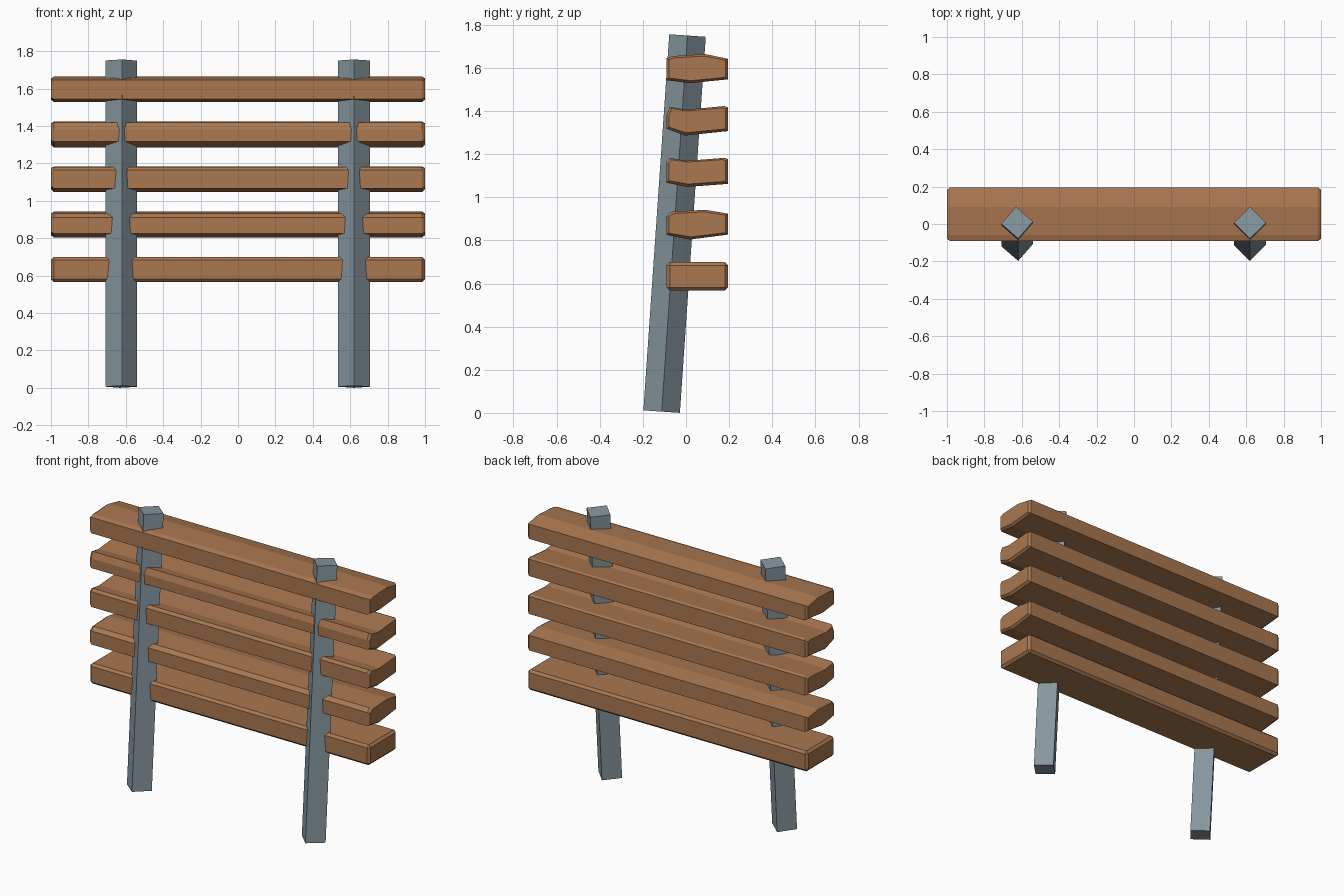
import bpy, bmesh, math
from mathutils import Vector, Matrix

if "Cube" in bpy.data.objects:
    bpy.data.objects.remove(bpy.data.objects["Cube"])


def material(name, rgb):
    m = bpy.data.materials.new(name)
    m.diffuse_color = (*rgb, 1)
    m.use_nodes = True
    m.node_tree.nodes["Principled BSDF"].inputs["Base Color"].default_value = m.diffuse_color
    return m


wood = material("brown wood", (0.40, 0.185, 0.08))
steel = material("blue grey post", (0.24, 0.31, 0.35))


def finish(name, bm, mat):
    bmesh.ops.recalc_face_normals(bm, faces=bm.faces[:])
    mesh = bpy.data.meshes.new(name)
    bm.to_mesh(mesh)
    bm.free()
    mesh.materials.append(mat)
    ob = bpy.data.objects.new(name, mesh)
    bpy.context.collection.objects.link(ob)
    return ob


def plank(name, profile):
    """Loft a (y, z) profile along x, with chamfered ends."""
    cy = sum(p[0] for p in profile) / len(profile)
    cz = sum(p[1] for p in profile) / len(profile)
    bm = bmesh.new()
    rings = []
    for x, sy, sz in ((-1, 0.92, 0.84), (-0.985, 1, 1), (0.985, 1, 1), (1, 0.92, 0.84)):
        rings.append([bm.verts.new((x, cy + (y - cy) * sy, cz + (z - cz) * sz))
                      for y, z in profile])
    n = len(profile)
    for a, b in zip(rings, rings[1:]):
        for i in range(n):
            j = (i + 1) % n
            bm.faces.new((a[i], a[j], b[j], b[i]))
    bm.faces.new(rings[0])
    bm.faces.new(rings[-1])
    finish(name, bm, wood)


# Square-edged bottom plank with a small chamfer
F, B = -0.09, 0.195
bm = bmesh.new()
bmesh.ops.create_cube(bm, size=1)
for v in bm.verts:
    v.co = Vector((v.co.x * 2, v.co.y * (B - F) + (F + B) / 2, v.co.z * 0.132 + 0.633))
bmesh.ops.bevel(bm, geom=bm.edges[:], offset=0.015, segments=1, affect='EDGES')
finish("plank_bottom", bm, wood)

# Worn upper planks, each with its own slightly crowned cross-section
plank("plank_2", [(F, 0.825), (0.02, 0.804), (B, 0.827), (B, 0.924),
                  (0.09, 0.942), (-0.065, 0.933), (F, 0.912)])
plank("plank_3", [(F, 1.067), (0.005, 1.048), (B, 1.062), (B, 1.176),
                  (0.18, 1.183), (0.005, 1.169), (-0.075, 1.182), (F, 1.165)])
plank("plank_4", [(F, 1.318), (-0.005, 1.286), (B, 1.307), (B, 1.416),
                  (0.18, 1.423), (0.0, 1.406), (-0.075, 1.42), (F, 1.38)])
plank("plank_top", [(F, 1.543), (0.02, 1.529), (B, 1.547), (B, 1.642),
                    (0.09, 1.664), (-0.06, 1.655), (F, 1.645)])

# Square posts turned on edge and leaning back
low, high = Vector((0, -0.113, 0.006)), Vector((0, 0.007, 1.75))
tilt = -math.atan2(high.y - low.y, high.z - low.z)
for side, x, twist in (("left", -0.625, 4), ("right", 0.62, 0)):
    bm = bmesh.new()
    bmesh.ops.create_cube(bm, size=1)
    turn = Matrix.Rotation(math.radians(45 + twist), 4, 'Z')
    bm.transform(Matrix.Translation((low + high) / 2 + Vector((x, 0, 0)))
                 @ Matrix.Rotation(tilt, 4, 'X') @ turn
                 @ Matrix.Diagonal((0.12, 0.12, (high - low).length, 1)))
    finish("post_" + side, bm, steel)
